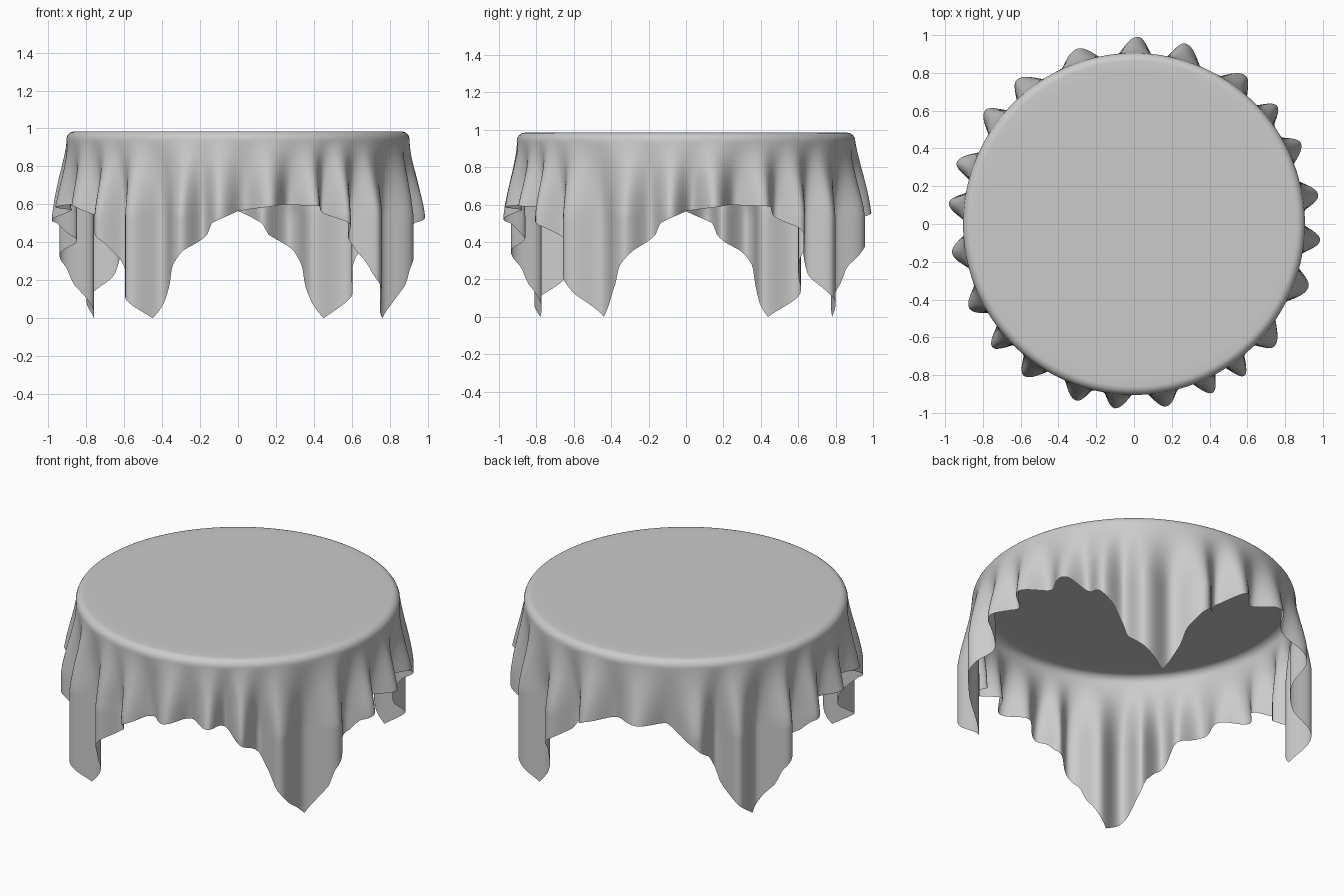
import bpy, bmesh, math

if "Cube" in bpy.data.objects:
    bpy.data.objects.remove(bpy.data.objects["Cube"])

TOP, RIM, ROUND = 0.985, 0.905, 0.045
COLS, ROWS = 480, 40

# Directions (degrees) in which the pleats bulge outward
PLEATS = [-171, -153, -139, -126, -108, -96, -80, -65, -54, -41, -20, -5,
          9, 26, 39.6, 53, 74, 89, 108, 129, 142.6, 161, 173.5]

# Hem height over one side of the square cloth: angle from mid-side, z
HEM = [(-45, 0), (-42, .07), (-38, .18), (-36.5, .27), (-32, .36), (-25.5, .44),
       (-23.5, .50), (-15, .565), (0, .60), (13, .59), (16, .555), (23, .48),
       (28, .40), (31, .30), (32.5, .22), (37, .12), (45, 0)]


def hem_z(deg):
    a = (deg - 15 + 45) % 90 - 45
    for (a0, z0), (a1, z1) in zip(HEM, HEM[1:]):
        if a0 <= a <= a1:
            return z0 + (z1 - z0) * (a - a0) / (a1 - a0)
    return 0.0


def pleat_wave(deg):
    # +1 on a pleat, -1 in the valley between two pleats
    a = (deg + 171) % 360 - 171
    pts = PLEATS + [PLEATS[0] + 360]
    for p0, p1 in zip(pts, pts[1:]):
        if p0 <= a <= p1:
            return math.cos(2 * math.pi * (a - p0) / (p1 - p0))
    return 1.0


def skirt_point(deg, v):
    # v runs from 0 under the rounded rim to 1 at the hem
    z0 = TOP - ROUND
    z = z0 + (hem_z(deg) - z0) * v
    d = z0 - z
    t = min(d / 0.40, 1)
    grow = 0.55 * t + 0.45 * t * t * (3 - 2 * t)
    irregular = 1 + 0.12 * math.sin(math.radians(deg * 5 + 40))
    r = RIM + 0.025 * grow + 0.058 * grow * irregular * pleat_wave(deg)
    r += 0.004 * math.sin(math.radians(deg * 13)) * math.sin(min(d * 9, math.pi))
    return r, z


bm = bmesh.new()
rings = []


def add_ring(func):
    ring = []
    for i in range(COLS):
        deg = i * 360 / COLS
        r, z = func(deg)
        a = math.radians(deg)
        ring.append(bm.verts.new((r * math.cos(a), r * math.sin(a), z)))
    rings.append(ring)


# Flat top
for r in (0.3, 0.6, 0.8):
    add_ring(lambda deg, r=r: (r, TOP))
# Rounded, slightly uneven rim
for k in range(7):
    q = k / 6 * math.pi / 2
    add_ring(lambda deg, q=q: (
        RIM - ROUND + ROUND * math.sin(q),
        TOP - ROUND + ROUND * math.cos(q)))
# Hanging pleated skirt
for j in range(1, ROWS + 1):
    add_ring(lambda deg, j=j: skirt_point(deg, j / ROWS))

centre = bm.verts.new((0, 0, TOP))
for i in range(COLS):
    n = (i + 1) % COLS
    bm.faces.new((centre, rings[0][i], rings[0][n]))
    for a, b in zip(rings, rings[1:]):
        bm.faces.new((a[i], b[i], b[n], a[n]))

mesh = bpy.data.meshes.new("tablecloth")
bm.to_mesh(mesh)
bm.free()
for p in mesh.polygons:
    p.use_smooth = True
cloth = bpy.data.objects.new("tablecloth", mesh)
bpy.context.collection.objects.link(cloth)
